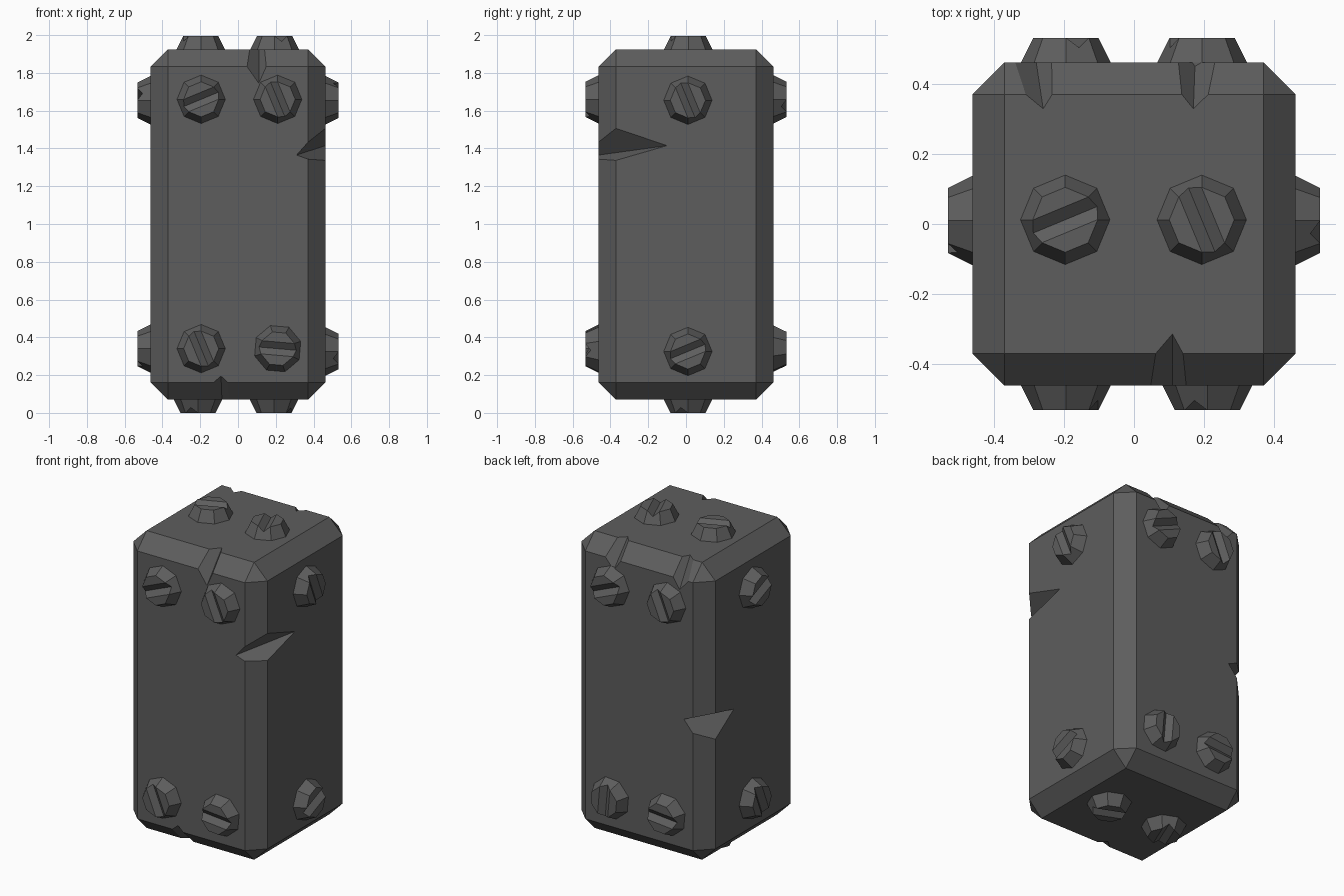
import bpy, bmesh, math
from mathutils import Vector

if "Cube" in bpy.data.objects:
    bpy.data.objects.remove(bpy.data.objects["Cube"])

metal = bpy.data.materials.new("dark grey metal")
metal.diffuse_color = (0.11, 0.11, 0.11, 1)
metal.use_nodes = True
metal.node_tree.nodes["Principled BSDF"].inputs["Base Color"].default_value = metal.diffuse_color

H, Z0, Z1, CH = 0.463, 0.075, 1.93, 0.092   # body half width, bottom, top, chamfer


def make(name, verts, faces):
    me = bpy.data.meshes.new(name)
    me.from_pydata([tuple(v) for v in verts], [], faces)
    bm = bmesh.new()
    bm.from_mesh(me)
    bmesh.ops.recalc_face_normals(bm, faces=bm.faces)
    bm.to_mesh(me)
    bm.free()
    me.materials.append(metal)
    ob = bpy.data.objects.new(name, me)
    bpy.context.collection.objects.link(ob)
    return ob


def apply(ob, mod):
    bpy.context.view_layer.objects.active = ob
    bpy.ops.object.modifier_apply(modifier=mod.name)


def cut(ob, cutter):
    cutter.hide_render = True
    m = ob.modifiers.new("cut", 'BOOLEAN')
    m.operation, m.solver, m.object = 'DIFFERENCE', 'EXACT', cutter
    apply(ob, m)
    bpy.data.objects.remove(cutter)


def wedge(tip_a, tip_b, up_1, up_2):
    """V-shaped cutter whose valley runs from tip_a to tip_b."""
    pts = [t + o for t in (tip_a, tip_b) for o in (Vector(), up_1, up_2)]
    return make("wedge_cutter", pts, [(0, 1, 2), (3, 5, 4), (0, 3, 4, 1), (1, 4, 5, 2), (2, 5, 3, 0)])


# chamfered body block
bpy.ops.mesh.primitive_cube_add(size=1, location=(0, 0, (Z0 + Z1) / 2))
body = bpy.context.object
body.name = "body_block"
body.scale = (2 * H, 2 * H, Z1 - Z0)
bpy.ops.object.transform_apply(location=True, scale=True)
body.data.materials.append(metal)
bev = body.modifiers.new("chamfer", 'BEVEL')
bev.width, bev.segments = CH, 1
apply(body, bev)

# chipped edges: valley tips on both faces, centre on the chamfer, edge axis, half width
X, Z = Vector((1, 0, 0)), Vector((0, 0, 1))
C, ZT, ZB = H - CH / 2, Z1 - CH / 2, Z0 + CH / 2
chips = [
    ((0.31, -H, 1.37), (H, -0.10, 1.42), (C, -C, 1.41), Z, 0.065),
    ((0.11, -H, 1.75), (0.11, -0.315, Z1), (0.10, -C, ZT), X, 0.045),
    ((-0.09, -H, 0.20), (-0.085, -0.33, Z0), (-0.09, -C, ZB), X, 0.04),
    ((-0.26, 0.33, Z1), (-0.28, H, 1.77), (-0.28, C, ZT), X, 0.045),
    ((0.17, 0.33, Z1), (0.175, H, 1.77), (0.177, C, ZT), X, 0.045),
    ((-H, 0.19, 0.97), (-0.31, H, 0.97), (-C, C, 0.94), Z, 0.065),
]
for a, b, c, e, w in chips:
    a, b, c = Vector(a), Vector(b), Vector(c)
    d = b - a
    m = a + d * ((c - a).dot(d) / d.dot(d))
    cut(body, wedge(a - d * 0.4, b + d * 0.4, (c + e * w - m) * 3, (c - e * w - m) * 3))


def bolt(name, centre, u, v, angle):
    """Tapered octagonal bolt head with a V slot; u, v span its face."""
    u, v, p = Vector(u), Vector(v), Vector(centre)
    n = u.cross(v)
    t = math.radians(angle)
    verts = []
    for r, h in ((0.128, -0.01), (0.128, 0), (0.093, 0.07)):
        for i in range(8):
            q = t + math.pi / 8 + i * math.pi / 4
            verts.append(p + u * (r * math.cos(q)) + v * (r * math.sin(q)) + n * h)
    faces = [tuple(range(8)), tuple(range(16, 24))]
    for k in (0, 8):
        faces += [(k + i, k + (i + 1) % 8, k + 8 + (i + 1) % 8, k + 8 + i) for i in range(8)]
    ob = make(name, verts, faces)
    along = u * math.cos(t) + v * math.sin(t)
    side = n.cross(along)
    base = p + n * 0.042
    cut(ob, wedge(base - along * 0.2, base + along * 0.2,
                  n * 0.056 + side * 0.07, n * 0.056 - side * 0.07))


# bolts per face: origin, right axis, up axis, then (right, up, slot angle)
sides = {
    "front": ((0, -H, 0), (1, 0, 0), (0, 0, 1),
              [(-0.195, 1.665, 22.5), (0.21, 1.665, 112.5), (-0.195, 0.345, 112.5), (0.21, 0.345, -5)]),
    "back": ((0, H, 0), (-1, 0, 0), (0, 0, 1),
             [(-0.195, 1.665, 22.5), (0.195, 1.665, 112.5), (-0.195, 0.345, 85), (0.195, 0.345, -5)]),
    "right": ((H, 0, 0), (0, 1, 0), (0, 0, 1), [(0.01, 1.66, 112.5), (0.01, 0.33, 22.5)]),
    "left": ((-H, 0, 0), (0, -1, 0), (0, 0, 1), [(-0.01, 1.66, 22.5), (-0.01, 0.345, 112.5)]),
    "top": ((0, 0, Z1), (1, 0, 0), (0, 1, 0), [(-0.197, 0.012, 22.5), (0.194, 0.012, 112.5)]),
    "bottom": ((0, 0, Z0), (1, 0, 0), (0, -1, 0), [(-0.212, -0.01, 112.5), (0.19, -0.01, 22.5)]),
}
for side, (o, u, v, items) in sides.items():
    for i, (a, b, ang) in enumerate(items):
        # bottom heads just reach the ground plane
        bolt(f"{side}_bolt_{i + 1}", Vector(o) + Vector(u) * a + Vector(v) * b, u, v, ang)

# rest exactly on the ground
for ob in bpy.context.collection.objects:
    ob.location.z -= 0.005
